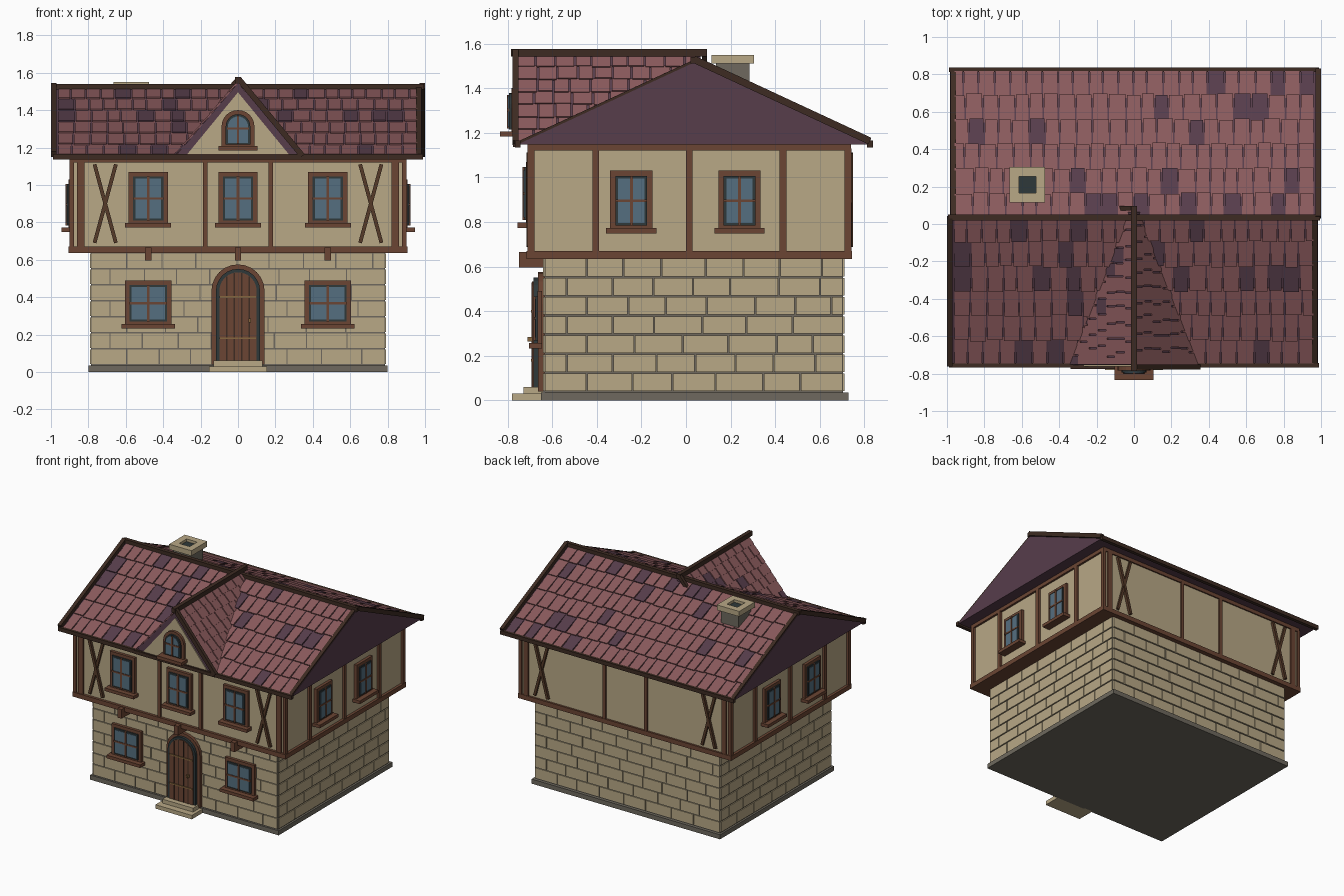
import bpy, bmesh, math, random
from mathutils import Matrix, Vector

cube = bpy.data.objects.get("Cube")
if cube:
    bpy.data.objects.remove(cube)
rng = random.Random(4)


def material(name, code):
    rgb = [int(code[i:i + 2], 16) / 255 for i in (0, 2, 4)]
    col = [((c + 0.055) / 1.055) ** 2.4 for c in rgb] + [1]
    m = bpy.data.materials.new(name)
    m.use_nodes = True
    m.diffuse_color = col
    m.node_tree.nodes["Principled BSDF"].inputs["Base Color"].default_value = col
    return m


TAN = material("tan plaster and stone", "B8A886")
MORTAR = material("grey mortar", "6E695E")
TIMBER = material("brown timber", "6B4533")
DARK = material("dark timber", "3D2B22")
BRACE = material("brace timber", "553A28")
TILE = material("red roof tile", "8A5A5C")
PURPLE = material("purple roof", "573D4B")
GLASS = material("blue glass", "556F80")
SLATE = material("dark slate", "2E383A")
BRASS = material("brass", "86663F")


def box(bm, lo, hi, M=Matrix(), mi=0):
    lo, hi = Vector(lo), Vector(hi)
    mat = M @ Matrix.Translation((lo + hi) / 2) @ Matrix.Diagonal((*(hi - lo), 1))
    for v in bmesh.ops.create_cube(bm, size=1, matrix=mat)["verts"]:
        for f in v.link_faces:
            f.material_index = mi


def beam(bm, p, q, w, h, mi=0):
    """Bar of lateral width w and height h from p to q."""
    p, q = Vector(p), Vector(q)
    d = q - p
    M = Matrix.Translation(p) @ d.to_track_quat('Y', 'Z').to_matrix().to_4x4()
    box(bm, (-w / 2, 0, -h / 2), (w / 2, d.length, h / 2), M, mi)


def prism(bm, pts, d, mi=0):
    """Extrude a closed outline by the vector d."""
    f = bm.faces.new([bm.verts.new(p) for p in pts])
    ext = bmesh.ops.extrude_face_region(bm, geom=[f], use_keep_orig=True)["geom"]
    vs = [g for g in ext if isinstance(g, bmesh.types.BMVert)]
    bmesh.ops.translate(bm, verts=vs, vec=d)
    for v in vs:
        for g in v.link_faces:
            g.material_index = mi
    f.material_index = mi


def arch(bm, r, z0, zs, y, depth, mi):
    """Round-topped panel standing out toward the front."""
    pts = [(-r, y, z0), (r, y, z0)]
    pts += [(r * math.cos(a * math.pi / 12), y, zs + r * math.sin(a * math.pi / 12)) for a in range(13)]
    prism(bm, pts, (0, -depth, 0), mi)


def finish(bm, name, *mats):
    bmesh.ops.recalc_face_normals(bm, faces=bm.faces)
    me = bpy.data.meshes.new(name)
    bm.to_mesh(me)
    bm.free()
    for m in mats:
        me.materials.append(m)
    ob = bpy.data.objects.new(name, me)
    bpy.context.collection.objects.link(ob)


def boxes(name, mat, *pairs):
    bm = bmesh.new()
    for lo, hi in pairs:
        box(bm, lo, hi)
    finish(bm, name, mat)


# Foundation and door steps
boxes("foundation", MORTAR, ((-.8, -.65, 0), (.8, .73, .035)))
boxes("door_steps", TAN, ((-.155, -.78, 0), (.155, -.64, .03)), ((-.13, -.73, .03), (.13, -.64, .06)))

# Ground floor: mortar core with raised stone blocks
X, Y0, Y1, Z0, ROW = .785, -.635, .705, .038, .0857
bm = bmesh.new()
box(bm, (-X, Y0, .03), (X, Y1, .64), mi=1)
sides = [((-X, Y0), 0, 2 * X), ((X, Y0), 90, Y1 - Y0), ((X, Y1), 180, 2 * X), ((-X, Y1), 270, Y1 - Y0)]
for (sx, sy), ang, length in sides:
    M = Matrix.Translation((sx, sy, Z0)) @ Matrix.Rotation(math.radians(ang), 4, 'Z')
    for r in range(7):
        a, w = 0, .1 if r % 2 else .19
        while a < length:
            b = a + w if a + w < length - .05 else length
            box(bm, (a + .003, -.007, r * ROW + .004), (b - .003, .01, (r + 1) * ROW - .004), M)
            a, w = b, rng.uniform(.16, .22)
finish(bm, "stone_walls", TAN, MORTAR)

# Upper floor
boxes("upper_walls", TAN, ((-.885, -.695, .64), (.885, .73, 1.15)))
boxes("floor_beam", TIMBER, ((-.905, -.715, .635), (.905, .745, .67)))
boxes("wall_plate", TIMBER, ((-.9, -.71, 1.12), (.9, .74, 1.15)))
bm = bmesh.new()
for x, w in ((.84, .02), (.175, .013)):
    for s in (-1, 1):
        for lo, hi in ((-.71, -.69), (.72, .742)):
            box(bm, (s * x - w, lo, .66), (s * x + w, hi, 1.13))
for s in (-1, 1):
    for y in (-.695, -.405, .015, .435, .727):
        box(bm, (s * .89 - .012, y - .015, .66), (s * .89 + .012, y + .015, 1.13))
finish(bm, "wall_posts", TIMBER)
bm = bmesh.new()
for s in (-1, 1):
    for y in (-.703, .737):
        for t in (-.057, .057):
            beam(bm, (s * .71 - t, y + t / 20, .69), (s * .71 + t, y + t / 20, 1.11), .02, .02)
finish(bm, "cross_braces", BRACE)
boxes("floor_brackets", TIMBER, *[((x - .017, -.75, .595), (x + .017, -.63, .665)) for x in (-.48, 0, .48)])


# Windows: stacked frame, rim, panes and glazing bars, with a sill
def window(name, loc, ang, w, h):
    M = Matrix.Translation(loc) @ Matrix.Rotation(math.radians(ang), 4, 'Z')
    bm = bmesh.new()
    for inset, d, mi in ((0, .022, 0), (.024, .03, 1), (.036, .033, 2)):
        box(bm, (inset - w / 2, -d, inset), (w / 2 - inset, 0, h - inset), M, mi)
    box(bm, (-.007, -.038, .024), (.007, 0, h - .024), M)
    box(bm, (.024 - w / 2, -.037, h / 2 - .006), (w / 2 - .024, 0, h / 2 + .006), M)
    box(bm, (-w / 2 - .018, -.06, -.012), (w / 2 + .018, 0, .012), M)
    finish(bm, name, TIMBER, SLATE, GLASS)


for i, x in enumerate((-.48, 0, .48)):
    window(f"upper_window_{i + 1}", (x, -.695, .785), 0, .21, .285)
for side, s in (("left", 1), ("right", -1)):
    window(f"lower_window_{side}", (s * .48, -.645, .245), 0, .25, .245)
    for place, y in (("front", -.245), ("back", .24)):
        window(f"{side}_side_window_{place}", (s * .885, y, .76), s * 90, .19, .27)

# Arched door with plank seams, straps and a knob
bm = bmesh.new()
arch(bm, .142, .04, .433, -.63, .035, 0)
arch(bm, .118, .05, .433, -.63, .055, 1)
arch(bm, .1, .055, .433, -.63, .06, 0)
for x in (-.06, -.02, .02, .06):
    box(bm, (x - .003, -.693, .06), (x + .003, -.68, .43 + math.sqrt(.01 - x * x)), mi=2)
for z in (.18, .4):
    box(bm, (-.1, -.696, z - .005), (.095, -.68, z + .005), mi=3)
box(bm, (.055, -.71, .265), (.07, -.68, .285), mi=3)
finish(bm, "front_door", TIMBER, SLATE, DARK, BRASS)

# Roof bodies
RY, RZ, EZ, F, B = .035, 1.515, 1.148, -.755, .825
DW, DZ = .34, 1.545
bm = bmesh.new()
prism(bm, [(-.983, F, EZ), (-.983, RY, RZ), (-.983, B, EZ)], (1.966, 0, 0))
prism(bm, [(-DW, -.755, EZ), (DW, -.755, EZ), (0, -.755, DZ)], (0, .82, 0))
finish(bm, "roof_body", PURPLE)
bm = bmesh.new()
prism(bm, [(-.275, -.753, 1.16), (.275, -.753, 1.16), (0, -.753, 1.495)], (0, -.009, 0))
finish(bm, "dormer_plaster", TAN)


# Overlapping tiles laid on a slope from its lower edge
def tiles(name, start, u, top, length, rows):
    start, u = Vector(start), Vector(u)
    v = Vector(top) - start
    pitch = v.length / rows
    v.normalize()
    M = Matrix((u, v, u.cross(v))).transposed().to_4x4()
    M.translation = start
    bm = bmesh.new()
    for r in range(rows):
        R = M @ Matrix.Translation((0, r * pitch, .009)) @ Matrix.Rotation(-.07, 4, 'X')
        a = 0
        while a < length - .01:
            b = a + rng.uniform(.07, .095)
            if b > length - .04:
                b = length
            low = rng.uniform(0, .012)
            long = min(1.15, rows - r) * pitch
            box(bm, (a + .004, low, -.004), (b - .004, long, .004), R, int(rng.random() < .13))
            a = b
    finish(bm, name, TILE, PURPLE)


tiles("front_roof_tiles", (-.965, F, EZ), (1, 0, 0), (-.965, RY, RZ), 1.93, 6)
tiles("back_roof_tiles", (.965, B, EZ), (-1, 0, 0), (.965, RY, RZ), 1.93, 6)
tiles("dormer_left_tiles", (DW, -.755, EZ), (0, 1, 0), (0, -.755, DZ), .8, 7)
tiles("dormer_right_tiles", (-DW, .045, EZ), (0, -1, 0), (0, .045, DZ), .8, 7)

# Roof edge trim: ridges, eaves and sloping edges
bm = bmesh.new()
beam(bm, (-.995, RY, 1.525), (.995, RY, 1.525), .03, .03)
for y in (F, B):
    beam(bm, (-.99, y, 1.15), (.99, y, 1.15), .026, .03)
for s in (-1, 1):
    for y, proud in ((F, s < 0), (B, s > 0)):
        x, lift = (.985, .015) if proud else (.967, .004)
        beam(bm, (s * x, y, EZ + lift), (s * x, RY, RZ + lift), .028, .032 if proud else .016)
beam(bm, (0, -.785, 1.56), (0, .095, 1.56), .03, .034)
beam(bm, (-DW, -.762, 1.15), (DW, -.762, 1.15), .026, .026)
beam(bm, (DW + .005, -.765, 1.155), (.005, -.765, 1.565), .026, .03)
beam(bm, (-.1, .083, 1.45), (0, .083, 1.565), .024, .026)
finish(bm, "roof_trim", DARK)

# Arched dormer window
bm = bmesh.new()
for r, z, d, mi in ((.088, 1.195, .022, 0), (.066, 1.215, .034, 1), (.054, 1.225, .038, 2)):
    arch(bm, r, z, 1.312, -.76, d, mi)
box(bm, (-.006, -.803, 1.22), (.006, -.76, 1.37))
box(bm, (-.06, -.802, 1.296), (.06, -.76, 1.308))
box(bm, (-.105, -.835, 1.183), (.105, -.75, 1.207))
finish(bm, "dormer_window", TIMBER, SLATE, GLASS)

# Chimney with an open cap
boxes("chimney_stack", MORTAR, ((-.645, .135, 1.36), (-.495, .285, 1.52)))
bm = bmesh.new()
for lo, hi in ((-.095, -.045), (.045, .095)):
    box(bm, (-.57 + lo, .115, 1.51), (-.57 + hi, .305, 1.55))
    box(bm, (-.62, .21 + lo, 1.51), (-.52, .21 + hi, 1.55))
finish(bm, "chimney_cap", TAN)
boxes("chimney_flue", SLATE, ((-.62, .16, 1.5), (-.52, .26, 1.53)))
